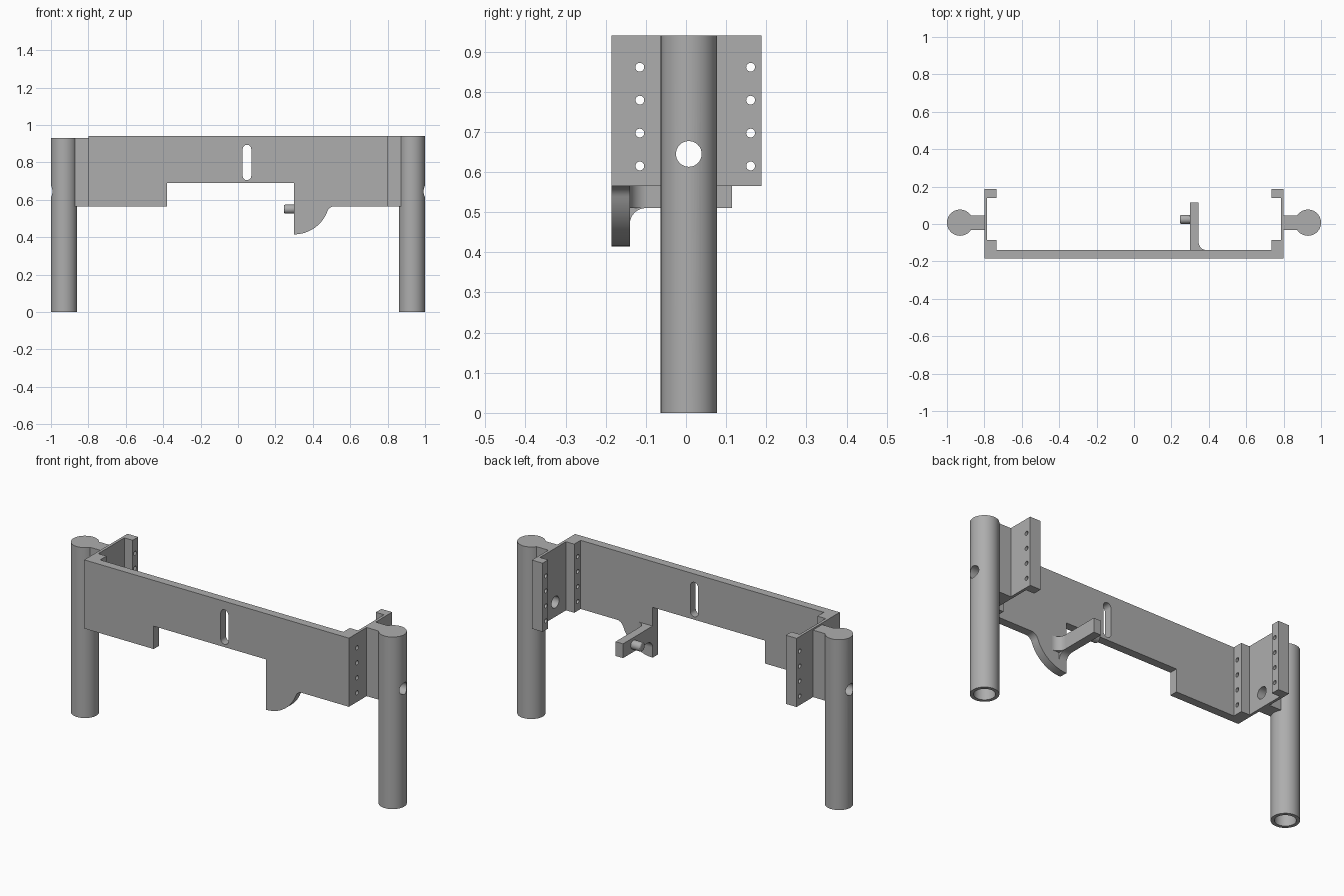
import bpy, bmesh
from math import sin, cos, radians

if "Cube" in bpy.data.objects:
    bpy.data.objects.remove(bpy.data.objects["Cube"])

grey = bpy.data.materials.new("plain grey")
grey.use_nodes = True
grey.diffuse_color = (0.42, 0.42, 0.42, 1)
grey.node_tree.nodes["Principled BSDF"].inputs["Base Color"].default_value = (0.42, 0.42, 0.42, 1)


def arc(cx, cy, r, start, end, steps=16):
    angles = [radians(start + (end - start) * i / steps) for i in range(steps + 1)]
    return [(cx + r * cos(a), cy + r * sin(a)) for a in angles]


def circle(cx, cy, r, steps=48):
    return arc(cx, cy, r, 0, 360, steps)[:-1]


def prism(name, points, axis, lo, hi):
    """Extrude a 2D profile along an axis."""
    place = {"X": lambda a, b, t: (t, a, b),
             "Y": lambda a, b, t: (a, t, b),
             "Z": lambda a, b, t: (a, b, t)}[axis]
    bm = bmesh.new()
    low = [bm.verts.new(place(a, b, lo)) for a, b in points]
    high = [bm.verts.new(place(a, b, hi)) for a, b in points]
    bm.faces.new(low)
    bm.faces.new(high)
    for i in range(len(points)):
        j = (i + 1) % len(points)
        bm.faces.new((low[i], low[j], high[j], high[i]))
    bmesh.ops.recalc_face_normals(bm, faces=bm.faces)
    mesh = bpy.data.meshes.new(name)
    bm.to_mesh(mesh)
    bm.free()
    mesh.materials.append(grey)
    obj = bpy.data.objects.new(name, mesh)
    bpy.context.collection.objects.link(obj)
    return obj


def select(obj):
    bpy.ops.object.select_all(action="DESELECT")
    obj.select_set(True)
    bpy.context.view_layer.objects.active = obj


def boolean(obj, tool, operation="DIFFERENCE"):
    """Apply a boolean and discard the tool."""
    tool.hide_render = True
    mod = obj.modifiers.new("boolean", "BOOLEAN")
    mod.operation = operation
    mod.solver = "EXACT"
    mod.object = tool
    select(obj)
    bpy.ops.object.modifier_apply(modifier=mod.name)
    bpy.data.objects.remove(tool)


BASE, TOP = 0.565, 0.94
POST_X, POST_Y, POST_R = 0.93, 0.007, 0.07
HOLE_Z = 0.645

# Frame: front plate with a flanged channel at each end, seen from above
half = [(0.8, -0.185), (0.8, 0.188), (0.735, 0.188), (0.735, 0.14), (0.785, 0.14),
        (0.785, -0.085), (0.735, -0.085), (0.735, -0.14)]
frame = prism("frame", half + [(-x, y) for x, y in reversed(half)], "Z", 0.414, TOP)

# Lower outline: notch and rounded hanging tab
outline = [(-1, 0.3), (1, 0.3), (1, BASE)]
outline += arc(0.516, 0.525, 0.04, 90, 159.7, 10)
outline += arc(0.3, 0.605, 0.19, -20.3, -90, 20)
outline += [(0.3, 0.69), (-0.38, 0.69), (-0.38, BASE), (-1, BASE)]
boolean(frame, prism("outline_cutter", outline, "Y", -0.4, 0.4))

# Vertical slot in the plate
slot = arc(0.048, 0.871, 0.023, 0, 180) + arc(0.048, 0.728, 0.023, 180, 360)
boolean(frame, prism("slot_cutter", slot, "Y", -0.3, 0))

# Screw holes through the flanges, and the cross hole through the channel walls
for y in (-0.115, 0.161):
    for i in range(4):
        boolean(frame, prism("screw_cutter", circle(y, 0.615 + i * 0.082, 0.011, 24), "X", -0.9, 0.9))
boolean(frame, prism("wall_hole_cutter", circle(POST_Y, HOLE_Z, 0.032), "X", -0.9, 0.9))

# Posts: round, hollow below, joined to the frame by a flat neck
parts = [frame]
for name, side, top in (("left", 1, TOP), ("right", -1, 0.931)):
    post = prism(name + "_post", circle(side * POST_X, POST_Y, POST_R, 64), "Z", 0, top)
    x0, x1 = side * 0.79, side * POST_X
    neck = [(x0, -0.032), (x1, -0.032), (x1, 0.046), (x0, 0.046)]
    boolean(post, prism("neck", neck, "Z", BASE, top), "UNION")
    boolean(post, prism("bore_cutter", circle(side * POST_X, POST_Y, 0.052, 64), "Z", -0.1, BASE))
    low, high = sorted((side * 0.7, side * 1.1))
    boolean(post, prism("cross_cutter", circle(POST_Y, HOLE_Z, 0.032), "X", low, high))
    parts.append(post)

# Arm reaching back from the tab, with fillets below and beside its root
arm = [(-0.14, 0.588), (0.115, 0.588), (0.115, 0.51)] + arc(-0.1, 0.47, 0.04, 90, 180)
parts.append(prism("arm", arm, "X", 0.3, 0.345))
fillet = [(0.345, -0.14)] + arc(0.39, -0.095, 0.045, 270, 180)
parts.append(prism("arm_fillet", fillet, "Z", 0.51, 0.588))

# Pin on the arm with a softened tip
pin = prism("pin", circle(0.025, 0.55, 0.024, 32), "X", 0.245, 0.31)
bevel = pin.modifiers.new("tip", "BEVEL")
bevel.width, bevel.segments, bevel.angle_limit = 0.008, 3, radians(60)
select(pin)
bpy.ops.object.modifier_apply(modifier=bevel.name)
parts.append(pin)

for obj in parts:
    select(obj)
    bpy.ops.object.shade_smooth_by_angle(angle=radians(30))
